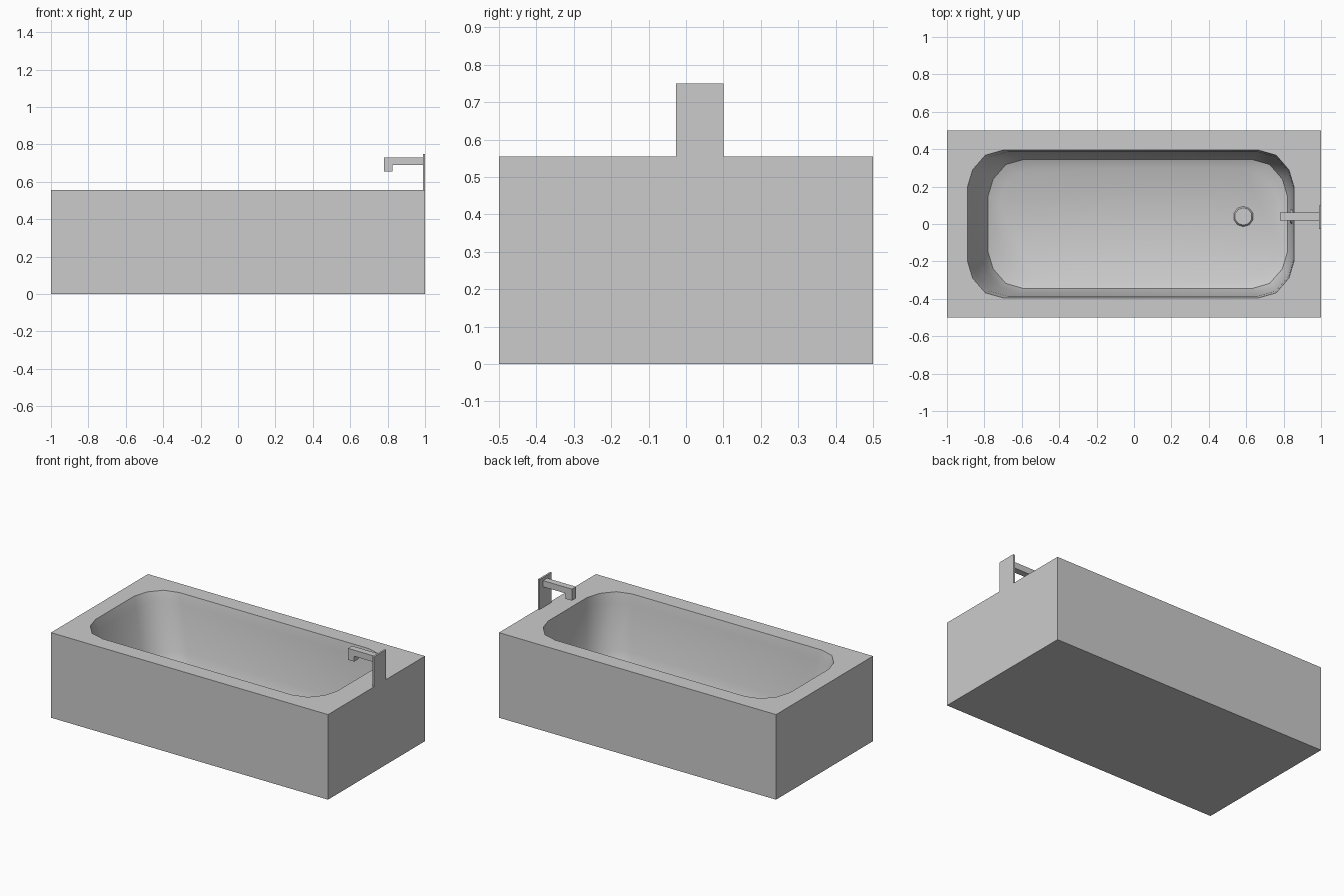
import bpy, bmesh, math
from mathutils import Matrix

if "Cube" in bpy.data.objects:
    bpy.data.objects.remove(bpy.data.objects["Cube"])

RIM_Z = 0.555
FLOOR_Z = 0.10


def finish(bm, name):
    bmesh.ops.recalc_face_normals(bm, faces=bm.faces)
    mesh = bpy.data.meshes.new(name)
    bm.to_mesh(mesh)
    bm.free()
    obj = bpy.data.objects.new(name, mesh)
    bpy.context.collection.objects.link(obj)
    bpy.ops.object.select_all(action='DESELECT')
    obj.select_set(True)
    bpy.context.view_layer.objects.active = obj
    bpy.ops.object.shade_smooth_by_angle(angle=math.radians(40))
    return obj


def loop(bm, points):
    verts = [bm.verts.new(p) for p in points]
    for i, v in enumerate(verts):
        bm.edges.new((v, verts[(i + 1) % len(verts)]))
    return verts


def bridge(bm, a, b):
    n = len(a)
    for i in range(n):
        j = (i + 1) % n
        bm.faces.new((a[i], a[j], b[j], b[i]))


def basin_ring(x0, x1, hy, z):
    """Rectangle with faceted round corners, 16 points."""
    corner = [(0, 0.195), (0.027, 0.105), (0.095, 0.027), (0.19, 0)]
    right_top = [(x1 - cx, hy - cy, z) for cx, cy in corner]
    left_top = [(x0 + cx, hy - cy, z) for cx, cy in reversed(corner)]
    left_bot = [(x, -y, z) for x, y, z in reversed(left_top)]
    right_bot = [(x, -y, z) for x, y, z in reversed(right_top)]
    return right_top + left_top + left_bot + right_bot


def disc(name, radius, depth, matrix):
    bm = bmesh.new()
    bmesh.ops.create_cone(bm, cap_ends=True, segments=10, radius1=radius,
                          radius2=radius * 0.85, depth=depth, matrix=matrix)
    return finish(bm, name)


# Tub: outer box, flat rim, basin stepping down to the floor
bm = bmesh.new()
corners = [(1, 0.5), (-1, 0.5), (-1, -0.5), (1, -0.5)]
base = loop(bm, [(x, y, 0) for x, y in corners])
top = loop(bm, [(x, y, RIM_Z) for x, y in corners])
bridge(bm, base, top)
bm.faces.new(base)
rings = [loop(bm, basin_ring(*r)) for r in (
    (-0.89, 0.855, 0.395, RIM_Z),
    (-0.87, 0.853, 0.385, 0.49),
    (-0.81, 0.843, 0.365, 0.19),
    (-0.78, 0.82, 0.345, 0.125),
    (-0.72, 0.77, 0.30, FLOOR_Z))]
for upper, lower in zip(rings, rings[1:]):
    bridge(bm, upper, lower)
bm.faces.new(rings[-1])
rim_edges = [e for e in bm.edges
             if all(abs(v.co.z - RIM_Z) < 1e-5 for v in e.verts)]
bmesh.ops.triangle_fill(bm, use_beauty=True, edges=rim_edges)
finish(bm, "tub")

# Floor drain and overflow cover on the end wall
disc("drain", 0.055, 0.012, Matrix.Translation((0.585, 0.04, FLOOR_Z + 0.005)))
disc("overflow_cover", 0.042, 0.014,
     Matrix.Translation((0.842, 0.04, 0.255)) @ Matrix.Rotation(-math.pi / 2, 4, 'Y'))

# Tap back plate standing on the rim
bm = bmesh.new()
bmesh.ops.create_cube(bm, size=1, matrix=Matrix.Translation((0.994, 0.0365, 0.6525))
                      @ Matrix.Diagonal((0.012, 0.127, 0.195, 1)))
finish(bm, "tap_plate")

# Tap spout: L-shaped side profile given width along y
profile = [(0.99, 0.73), (0.78, 0.73), (0.78, 0.655),
           (0.825, 0.655), (0.825, 0.69), (0.99, 0.69)]
bm = bmesh.new()
sides = [loop(bm, [(x, y, z) for x, z in profile]) for y in (0.02, 0.062)]
bridge(bm, *sides)
for side in sides:
    bm.faces.new(side)
finish(bm, "tap_spout")
